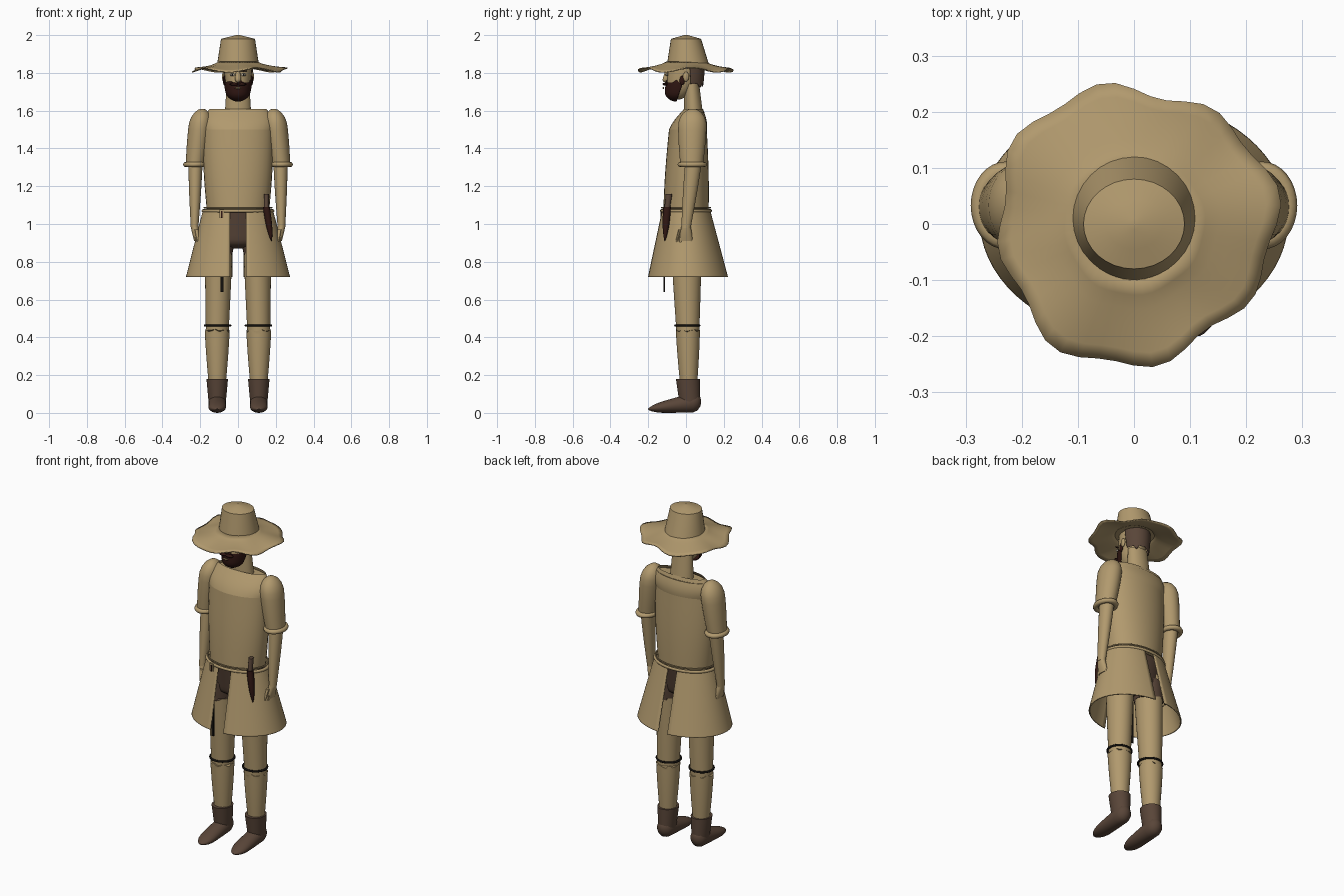
import bpy, bmesh, math
from math import sin, cos, asin, pi, sqrt

old = bpy.data.objects.get("Cube")
if old:
    bpy.data.objects.remove(old, do_unlink=True)


def material(name, *rgb):
    mat = bpy.data.materials.new(name)
    mat.use_nodes = True
    mat.diffuse_color = (*rgb, 1)
    shader = next(node for node in mat.node_tree.nodes if node.type == 'BSDF_PRINCIPLED')
    shader.inputs["Base Color"].default_value = (*rgb, 1)
    shader.inputs["Roughness"].default_value = .9
    return mat


tan = material("linen tan", .44, .32, .155)
brown = material("leather brown", .1, .06, .04)
dark = material("dark beard brown", .028, .008, .006)
black = material("black cord", .006, .005, .004)
white = material("eye white", .5, .45, .36)


def finish(bm, name, mat, thick=0):
    """Turn a bmesh into a named, coloured object with smooth shading and sharp edges."""
    bmesh.ops.recalc_face_normals(bm, faces=bm.faces)
    mesh = bpy.data.meshes.new(name)
    bm.to_mesh(mesh)
    bm.free()
    mesh.materials.append(mat)
    obj = bpy.data.objects.new(name, mesh)
    bpy.context.collection.objects.link(obj)
    if thick:
        shell = obj.modifiers.new("thickness", 'SOLIDIFY')
        shell.thickness, shell.offset = thick, 0
    bpy.ops.object.select_all(action='DESELECT')
    obj.select_set(True)
    bpy.context.view_layer.objects.active = obj
    bpy.ops.object.shade_smooth_by_angle(angle=math.radians(45))


def skin(bm, rows, closed=True):
    """Join neighbouring rows of vertices with quads."""
    for lower, upper in zip(rows, rows[1:]):
        for k in range(0 if closed else 1, len(lower)):
            bm.faces.new((lower[k - 1], lower[k], upper[k], upper[k - 1]))


def rounding(distance, reach):
    """Shrink factor for a dome that begins 'reach' away from an end."""
    if distance >= reach:
        return 1
    return max(.15, sqrt(1 - (1 - distance / reach) ** 2))


def tube(name, mat, start, end, bulge=0, dome_start=0, dome_end=0, side=1, arc=None,
         jag=0, thick=0, lying=False, caps=True, steps=12, count=32):
    """Tapered tube between two ellipses given as (x, y, z, half width, half depth).
    arc(width) opens the ring, measured from the front; lying tubes run along y."""
    bm = bmesh.new()
    rows = []
    for i in range(steps + 1):
        t = (1 - cos(pi * i / steps)) / 2
        x, y, z, width, depth = (a + (b - a) * t for a, b in zip(start, end))
        swell = (1 + bulge * sin(pi * t)) * rounding(t, dome_start) * rounding(1 - t, dome_end)
        low, high = arc(width) if arc else (0, 2 * pi)
        row = []
        for k in range(count + 1 if arc else count):
            a = low + (high - low) * k / count
            px = side * (x + width * swell * sin(a))
            py = y - depth * swell * cos(a)
            pz = z + (jag * (sin(7 * a) + sin(12 * a) / 2) if i == 0 else 0)
            row.append(bm.verts.new((px, pz, py) if lying else (px, py, pz)))
        rows.append(row)
    skin(bm, rows, closed=not arc)
    if caps and not arc:
        bm.faces.new(rows[0])
        bm.faces.new(rows[-1])
    finish(bm, name, mat, thick)


def hoop(name, mat, location, width, depth, thickness):
    bpy.ops.mesh.primitive_torus_add(location=location, major_radius=width, minor_radius=thickness,
                                     major_segments=32, minor_segments=8)
    obj = bpy.context.object
    obj.name = name
    for vertex in obj.data.vertices:
        vertex.co.y *= depth / width
    obj.data.materials.append(mat)
    bpy.ops.object.shade_smooth()


def solid(name, mat, location, size, boxy=False):
    """Box or ellipsoid with the given half sizes."""
    bm = bmesh.new()
    if boxy:
        bmesh.ops.create_cube(bm, size=2)
    else:
        bmesh.ops.create_uvsphere(bm, u_segments=12, v_segments=8, radius=1)
    bmesh.ops.scale(bm, vec=size, verts=bm.verts)
    bmesh.ops.translate(bm, vec=location, verts=bm.verts)
    finish(bm, name, mat)


# Hat: crown with a shallow peak, and a ragged, wavy brim
tube("hat_crown", tan, start=(0, 0, 1.98, .09, .08), end=(0, .01, 1.85, .11, .11))
tube("hat_peak", tan, start=(0, 0, 2, .01, .01), end=(0, 0, 1.98, .09, .08), steps=2)
brim = bmesh.new()
brim_rows = []
for i in range(7):
    t = i / 6
    row = []
    for k in range(48):
        a = 2 * pi * k / 48
        edge = .246 + .01 * sin(3 * a + 1) + .01 * sin(8 * a)
        radius = .1 + (edge - .1) * t
        height = 1.858 - .043 * t ** .7 + .011 * t * t * sin(5 * a + 1)
        row.append(brim.verts.new((radius * cos(a), radius * sin(a), height)))
    brim_rows.append(row)
skin(brim, brim_rows)
finish(brim, "hat_brim", tan, thick=.006)

# Head, beard, hair and nose
tube("neck", tan, start=(0, .03, 1.74, .06, .04), end=(0, .04, 1.58, .07, .05))
tube("head", tan, start=(0, 0, 1.85, .075, .09), end=(0, -.04, 1.66, .05, .06),
     bulge=.07, dome_end=.4)
tube("beard", dark, start=(0, -.015, 1.75, .073, .09), end=(0, -.05, 1.65, .05, .055),
     bulge=.05, dome_end=.4, arc=lambda width: (-pi / 2, pi / 2), jag=.008, thick=.004)
tube("back_hair", brown, start=(0, .01, 1.74, .07, .08), end=(0, 0, 1.85, .08, .095),
     bulge=.03, arc=lambda width: (pi * .56, pi * 1.44), jag=.012, thick=.004)
tube("nose", tan, start=(0, -.1, 1.81, .01, .01), end=(0, -.11, 1.75, .02, .02), dome_end=.4)
solid("mouth", tan, (0, -.12, 1.72), (.02, .004, .005))
for side, tag in ((1, "left"), (-1, "right")):
    solid("eye_" + tag, white, (side * .03, -.1, 1.79), (.013, .006, .007))
    solid("pupil_" + tag, black, (side * .03, -.105, 1.79), (.005, .003, .005))
    solid("eyebrow_" + tag, dark, (side * .03, -.1, 1.81), (.02, .006, .004))
    solid("moustache_" + tag, dark, (side * .02, -.11, 1.74), (.025, .014, .008))
    solid("ear_" + tag, tan, (side * .077, 0, 1.78), (.008, .016, .026))
    solid("sideburn_" + tag, dark, (side * .073, -.02, 1.76), (.007, .014, .025))

# Tunic with a wide open neckline
tube("tunic_body", tan, start=(0, .01, 1.5, .185, .1), end=(0, 0, 1.07, .165, .12), bulge=.04)
tube("tunic_shoulders", tan, start=(0, .04, 1.61, .15, .05), end=(0, .01, 1.5, .185, .1),
     bulge=.1, caps=False)
tube("chest", tan, start=(0, .04, 1.59, .16, .06), end=(0, .03, 1.55, .16, .06), steps=1)

# Breeches, belt, buckle and hanging strap
tube("breeches", brown, start=(0, 0, 1.06, .165, .115), end=(0, 0, .87, .15, .08), dome_end=.2)
hoop("belt", tan, (0, 0, 1.07), .184, .131, .009)
hoop("belt_cord", tan, (0, 0, 1.087), .18, .13, .004)
solid("belt_buckle", tan, (-.085, -.126, 1.055), (.012, .004, .022), boxy=True)
solid("buckle_pin", dark, (-.085, -.13, 1.05), (.004, .004, .018), boxy=True)
solid("belt_strap", black, (-.085, -.115, .85), (.007, .003, .21), boxy=True)

# Sheathed knife on the left hip
tube("knife_handle", brown, start=(.15, -.09, 1.16, .013, .017), end=(.15, -.1, 1.08, .013, .015),
     count=12)
tube("knife_sheath", dark, start=(.15, -.1, 1.09, .018, .02), end=(.177, -.112, .91, .01, .01),
     bulge=.2, dome_end=.5, count=12)

# Skirt halves, arms and legs
for side, tag in ((1, "left"), (-1, "right")):
    tube("skirt_" + tag, tan, start=(0, 0, 1.07, .183, .127), end=(0, .01, .72, .272, .21),
         arc=lambda width: (asin(.042 / width), pi - asin(.03 / width)), thick=.007, side=side)

    tube("sleeve_" + tag, tan, start=(.19, .035, 1.61, .06, .075), end=(.227, .03, 1.31, .05, .06),
         bulge=.08, dome_start=.3, side=side)
    hoop("cuff_" + tag, tan, (side * .228, .033, 1.315), .049, .061, .014)
    tube("forearm_" + tag, tan, start=(.225, .04, 1.33, .038, .044), end=(.23, 0, .98, .02, .025),
         bulge=.06, side=side)
    tube("hand_" + tag, tan, start=(.23, 0, .99, .02, .024), end=(.22, 0, .91, .012, .033),
         bulge=.1, side=side, count=16)
    for i in range(4):
        y = .017 * (i - 1.6)
        tube(f"finger_{i}_{tag}", tan, start=(.22, y, .93, .01, .01),
             end=(.214, y * 1.2, .87, .007, .007), dome_end=.2, side=side, count=8)
    tube("thumb_" + tag, tan, start=(.22, -.03, .97, .01, .01), end=(.21, -.05, .9, .007, .007),
         dome_end=.2, side=side, count=8)

    tube("leg_" + tag, tan, start=(.1, 0, .98, .075, .085), end=(.11, .01, .42, .06, .06),
         bulge=.02, side=side)
    tube("breeches_leg_" + tag, brown, start=(.105, 0, .85, .077, .084),
         end=(.09, 0, .95, .08, .09), jag=.012, side=side)
    hoop("garter_" + tag, black, (side * .108, .007, .463), .067, .064, .006)
    tube("stocking_" + tag, tan, start=(.11, .01, .435, .066, .064), end=(.11, .014, .15, .045, .045),
         bulge=.03, jag=.006, side=side)

    tube("boot_shaft_" + tag, brown, start=(.11, .01, .18, .057, .063), end=(.11, .02, .05, .045, .055),
         side=side)
    tube("boot_foot_" + tag, brown, start=(.11, .06, .08, .045, .055), end=(.11, .02, -.2, .045, .02),
         bulge=.05, dome_start=.15, dome_end=.3, lying=True, side=side)
